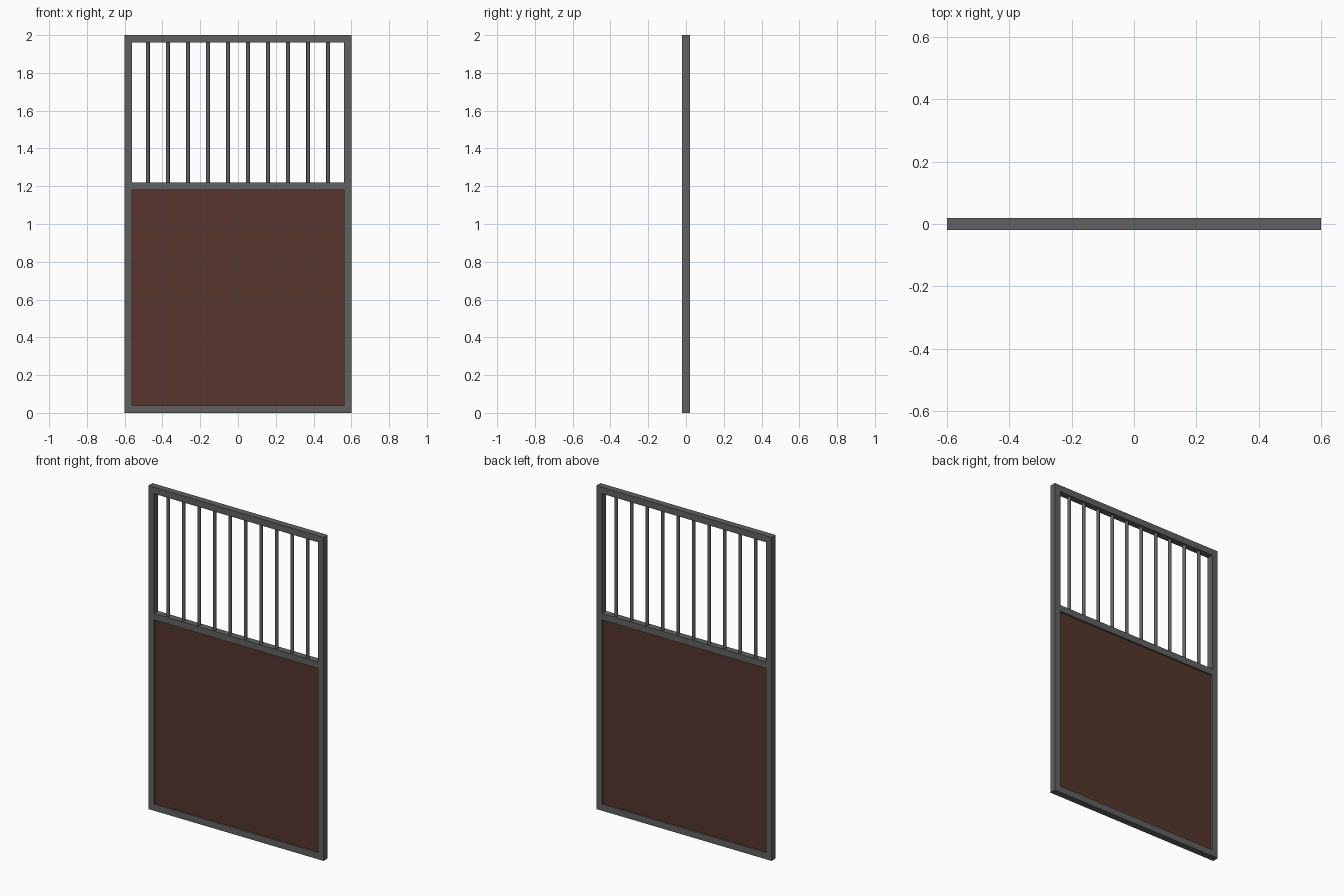
import bpy

if "Cube" in bpy.data.objects:
    bpy.data.objects.remove(bpy.data.objects["Cube"])

def material(name, rgb):
    m = bpy.data.materials.new(name)
    m.diffuse_color = (*rgb, 1.0)
    m.use_nodes = True
    m.node_tree.nodes["Principled BSDF"].inputs["Base Color"].default_value = m.diffuse_color
    return m

STEEL = material("grey_steel", (0.12, 0.12, 0.122))
WOOD = material("brown_wood", (0.092, 0.035, 0.025))

W, H, T = 1.2, 2.0, 0.04      # overall width, height, tube size
MID = 1.2                     # centre height of the middle rail

def box(name, size, loc, mat):
    bpy.ops.mesh.primitive_cube_add(size=1, location=loc)
    o = bpy.context.object
    o.name = name
    o.scale = size
    bpy.ops.object.transform_apply(location=False, rotation=False, scale=True)
    o.data.materials.append(mat)
    return o

# Side posts of the frame
for side, s in (("left", -1), ("right", 1)):
    box(side + "_post", (T, T, H), (s * (W - T) / 2, 0, H / 2), STEEL)

# Horizontal rails between the posts
for name, z in (("bottom_rail", T / 2), ("middle_rail", MID), ("top_rail", H - T / 2)):
    box(name, (W - 2 * T, T, T), (0, 0, z), STEEL)

# Recessed infill panel in the lower part
z0, z1 = T, MID - T / 2
box("infill_panel", (W - 2 * T, 0.02, z1 - z0), (0, 0, (z0 + z1) / 2), WOOD)

# Round vertical bars in the upper part
b0, b1 = MID + T / 2, H - T
for i in range(10):
    x = (i - 4.5) * 0.106
    bpy.ops.mesh.primitive_cylinder_add(vertices=16, radius=0.01, depth=b1 - b0,
                                        location=(x, 0, (b0 + b1) / 2))
    bar = bpy.context.object
    bar.name = f"bar_{i + 1}"
    bar.data.materials.append(STEEL)
    bpy.ops.object.shade_smooth_by_angle()
